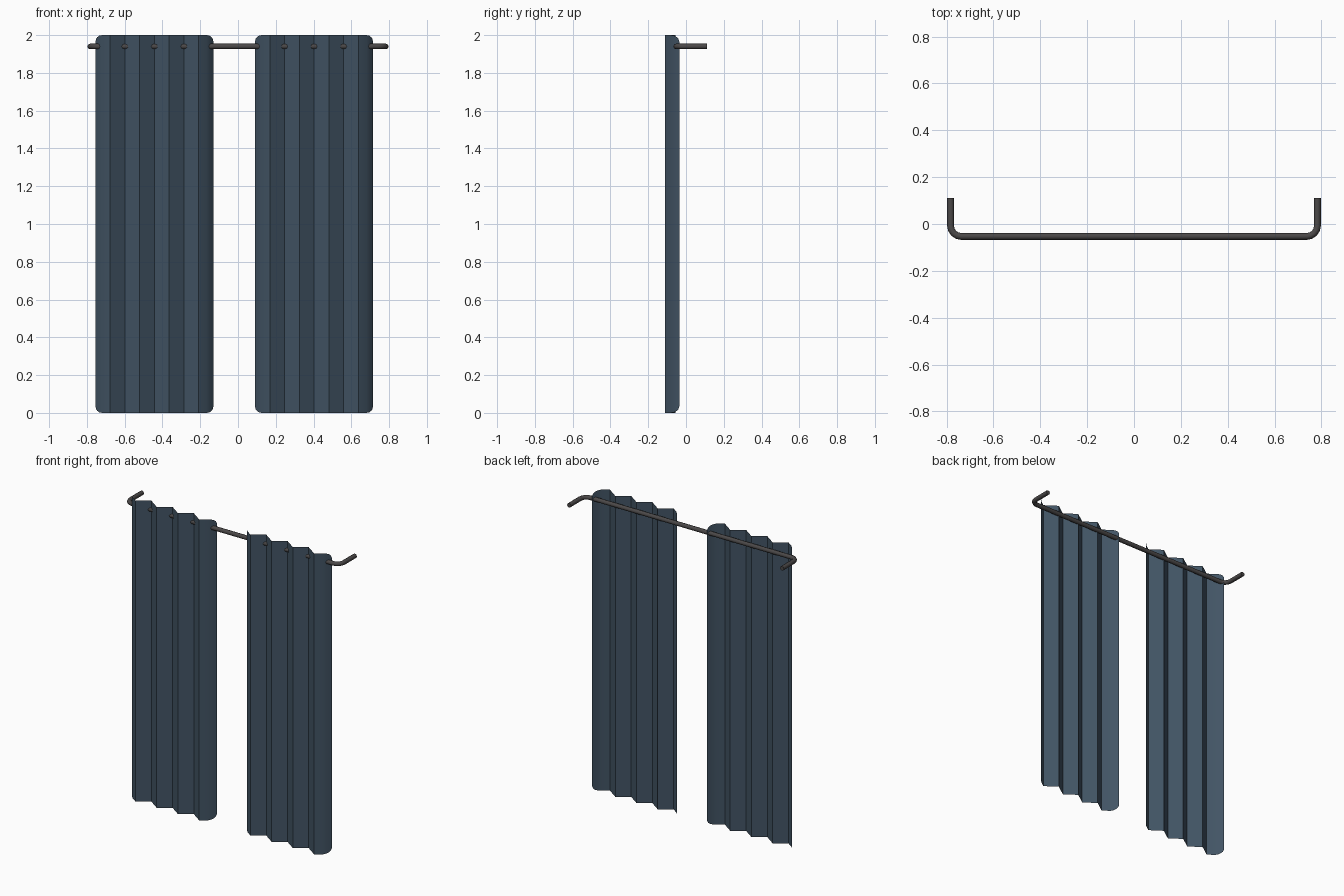
import bpy, bmesh, math

if "Cube" in bpy.data.objects:
    bpy.data.objects.remove(bpy.data.objects["Cube"])


def material(name, rgb):
    m = bpy.data.materials.new(name)
    m.diffuse_color = (*rgb, 1)
    m.use_nodes = True
    m.node_tree.nodes["Principled BSDF"].inputs["Base Color"].default_value = m.diffuse_color
    return m


def smooth(ob, angle):
    bpy.ops.object.select_all(action='DESELECT')
    ob.select_set(True)
    bpy.context.view_layer.objects.active = ob
    bpy.ops.object.shade_smooth_by_angle(angle=math.radians(angle))


cloth = material("dark_blue_cloth", (0.055, 0.09, 0.13))
metal = material("dark_metal", (0.07, 0.065, 0.065))

WIDTH, FOLDS, R = 0.625, 8, 0.035
STEP = WIDTH / FOLDS
FRONT, BACK = -0.11, -0.055

# Curtain cross-section: (x, y, corner inset in z), edges curl backwards
edge = [(e, y, R - math.sqrt(R * R - (R - e) ** 2)) for e, y in
        ((0, -0.035), (0.004, -0.041), (0.01, -0.049), (0.02, -0.063), (R, -0.079))]
folds = [(i * STEP, FRONT if i % 2 else BACK, 0) for i in range(1, FOLDS)]
section = edge + folds + [(WIDTH - e, y, d) for e, y, d in reversed(edge)]


def curtain(name, x0):
    bm = bmesh.new()
    cols = [(bm.verts.new((x0 + x, y, d)), bm.verts.new((x0 + x, y, 2 - d)))
            for x, y, d in section]
    for a, b in zip(cols, cols[1:]):
        bm.faces.new((a[0], b[0], b[1], a[1]))
    me = bpy.data.meshes.new(name)
    bm.to_mesh(me)
    bm.free()
    ob = bpy.data.objects.new(name, me)
    bpy.context.collection.objects.link(ob)
    me.materials.append(cloth)
    smooth(ob, 25)


# Two single-sheet curtains
curtain("left_curtain", -0.755)
curtain("right_curtain", 0.09)

# Rod with bent ends that reach back to the wall
half = [(0.783, 0.11)]
B = 0.045
for i in range(5):
    a = math.radians(90 * i / 4)
    half.append((0.783 - B + B * math.cos(a), -0.053 + B - B * math.sin(a)))
path = half + [(-x, y) for x, y in reversed(half)]
cu = bpy.data.curves.new("curtain_rod", 'CURVE')
cu.dimensions = '3D'
cu.bevel_depth = 0.0145
cu.bevel_resolution = 2
cu.use_fill_caps = True
sp = cu.splines.new('POLY')
sp.points.add(len(path) - 1)
for p, (x, y) in zip(sp.points, path):
    p.co = (x, y, 1.94, 1)
rod = bpy.data.objects.new("curtain_rod", cu)
bpy.context.collection.objects.link(rod)
cu.materials.append(metal)
bpy.ops.object.select_all(action='DESELECT')
rod.select_set(True)
bpy.context.view_layer.objects.active = rod
bpy.ops.object.convert(target='MESH')
smooth(bpy.context.view_layer.objects.active, 50)
